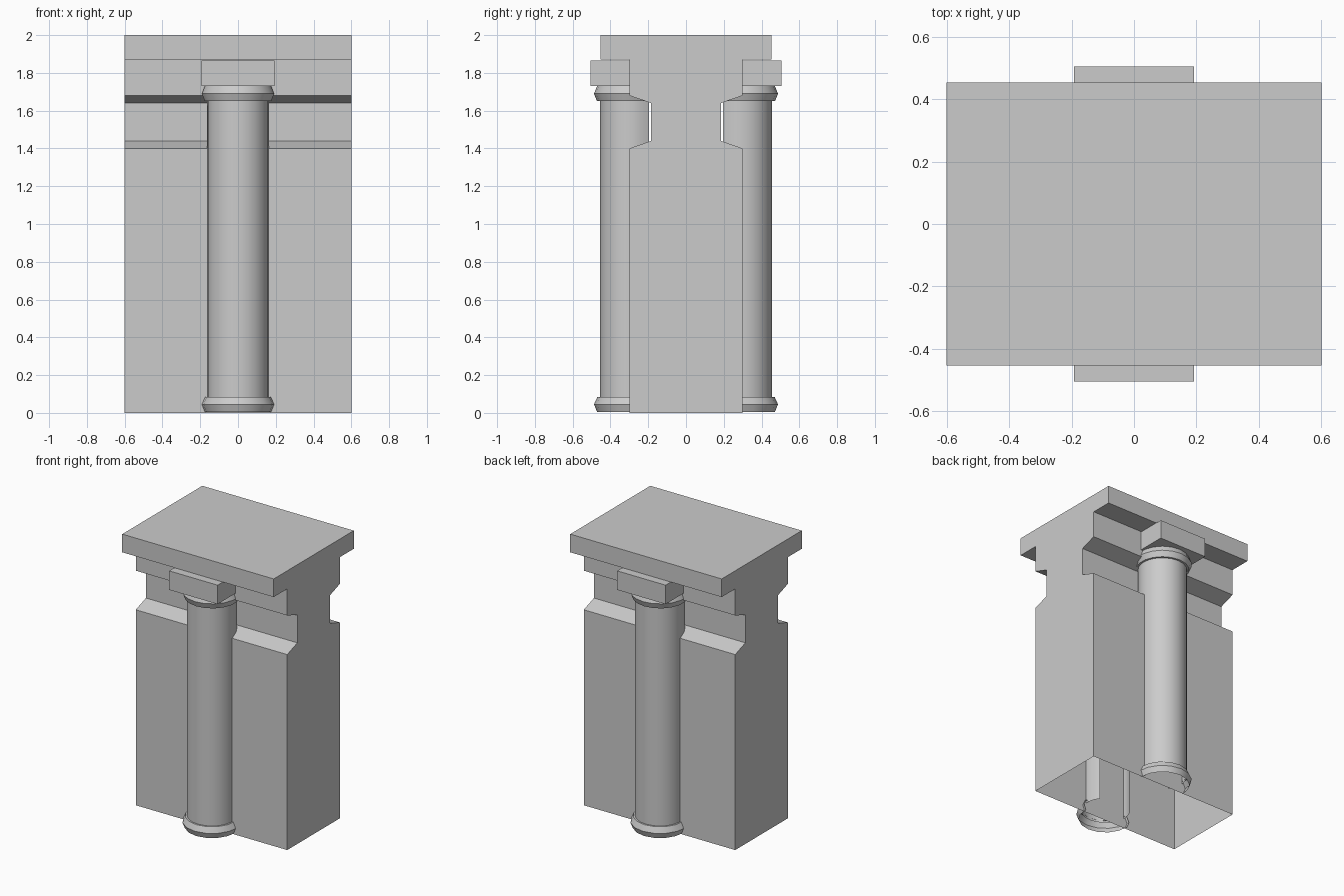
import bpy, bmesh
from math import radians, cos, sin

if "Cube" in bpy.data.objects:
    bpy.data.objects.remove(bpy.data.objects["Cube"])


def make_object(name, verts, faces, smooth=False):
    mesh = bpy.data.meshes.new(name)
    mesh.from_pydata(verts, [], faces)
    bm = bmesh.new()
    bm.from_mesh(mesh)
    bmesh.ops.recalc_face_normals(bm, faces=bm.faces)
    bm.to_mesh(mesh)
    bm.free()
    obj = bpy.data.objects.new(name, mesh)
    bpy.context.collection.objects.link(obj)
    if smooth:
        bpy.ops.object.select_all(action='DESELECT')
        obj.select_set(True)
        bpy.context.view_layer.objects.active = obj
        bpy.ops.object.shade_smooth_by_angle(angle=radians(35))
    return obj


def partial_lathe(name, profile, side, extra, segs, cy=0.293):
    """Open shell swept round the column axis; extra = degrees past the half circle."""
    verts, faces, n = [], [], len(profile)
    for i in range(segs + 1):
        a = radians(-extra + (180 + 2 * extra) * i / segs)
        for r, z in profile:
            verts.append((r * cos(a), side * (cy + r * sin(a)), z))
    for i in range(segs):
        for j in range(n - 1):
            k = i * n + j
            faces.append((k, k + n, k + n + 1, k + 1))
    obj = make_object(name, verts, faces, True)
    # Open shells: make sure normals face away from the axis
    f = obj.data.polygons[len(obj.data.polygons) // 2]
    if f.normal.y * side < 0:
        obj.data.flip_normals()
    return obj


def box(name, x0, x1, y0, y1, z0, z1):
    v = [(x, y, z) for x in (x0, x1) for y in (y0, y1) for z in (z0, z1)]
    f = [(0, 1, 3, 2), (4, 6, 7, 5), (0, 4, 5, 1), (2, 3, 7, 6), (0, 2, 6, 4), (1, 5, 7, 3)]
    return make_object(name, v, f)


# Wall with grooves and overhanging top slab: mirrored profile, open underneath
half = [(0.30, 0), (0.30, 1.40), (0.185, 1.44), (0.185, 1.64),
        (0.30, 1.68), (0.30, 1.87), (0.453, 1.87), (0.453, 2.0)]
outline = half + [(-y, z) for y, z in reversed(half)]
n = len(outline)
verts = [(x, y, z) for x in (-0.6, 0.6) for y, z in outline]
faces = [(i, i + 1, n + i + 1, n + i) for i in range(n - 1)]
for s in (0, n):  # end faces, split into mirrored strips
    faces += [(s + i, s + i + 1, s + n - 2 - i, s + n - 1 - i) for i in range(5)]
    faces.append((s + 5, s + 6, s + 7, s + 8, s + 9, s + 10))
make_object("wall", verts, faces)

# Half-engaged columns on the front and back
for side, label in ((-1, "front"), (1, "back")):
    partial_lathe(label + "_column_shaft", [(0.163, 0.07), (0.163, 1.67)], side, 37, 14)
    partial_lathe(label + "_column_base",
                  [(0.163, 0.085), (0.176, 0.085), (0.194, 0.045), (0.178, 0.005)], side, 3, 8)
    partial_lathe(label + "_column_collar",
                  [(0.163, 1.65), (0.178, 1.65), (0.194, 1.69), (0.178, 1.73)], side, 30, 12)
    ys = sorted((side * 0.29, side * 0.505))
    box(label + "_capital_block", -0.192, 0.192, ys[0], ys[1], 1.73, 1.866)
